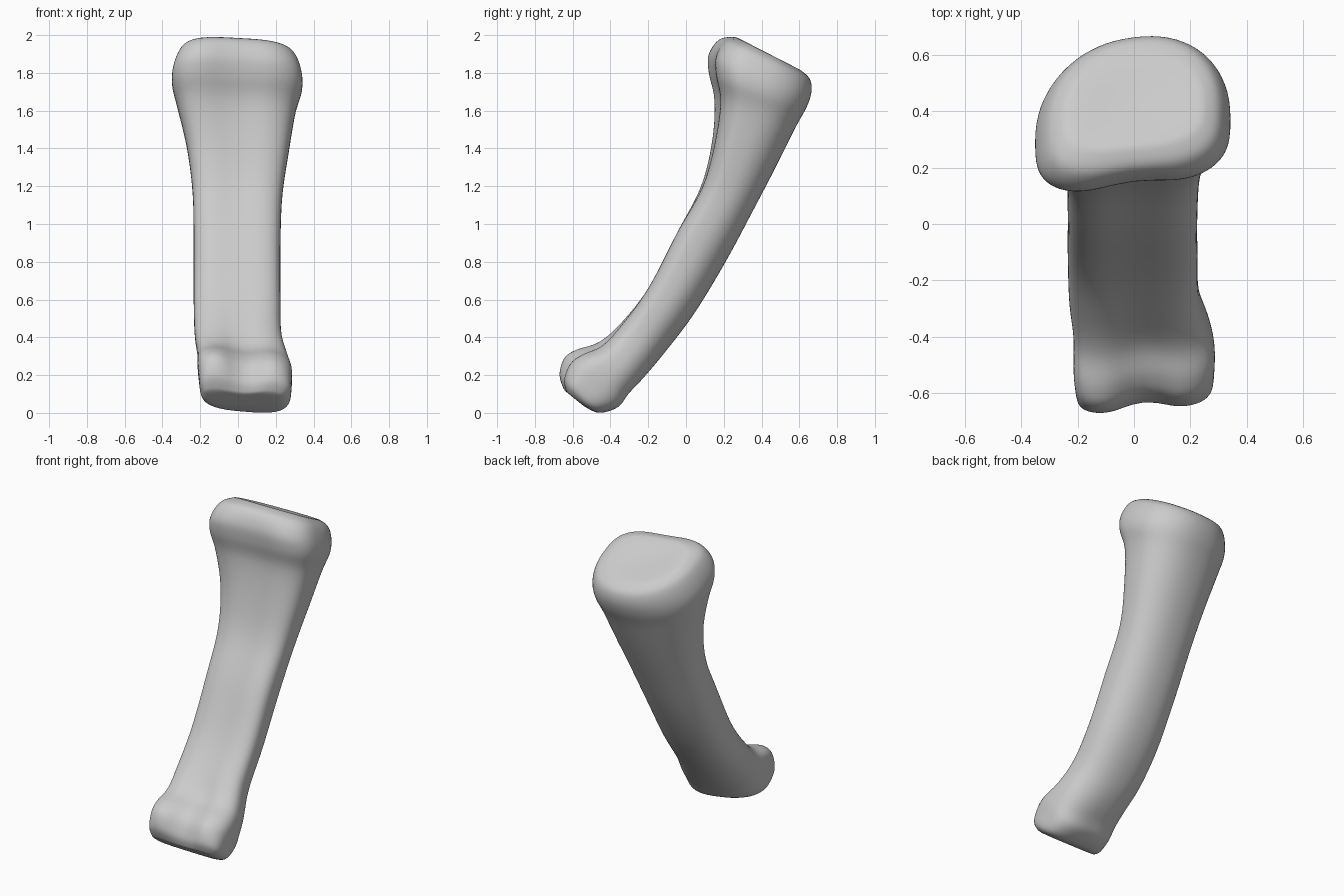
import bpy, bmesh, math
from mathutils import Vector

cube = bpy.data.objects.get("Cube")
if cube:
    bpy.data.objects.remove(cube, do_unlink=True)

SIDES = 72          # points around each cross-section
STEPS = 6           # rings between neighbouring stations

# Stations from the wide joint end down to the knuckle end:
# front y, front z, back y, back z, left-hand x, right-hand x, groove, skew
STATIONS = [
    (.27, 1.99, .60, 1.82, -.24, .24, 0, .08),
    (.18, 1.98, .655, 1.77, -.30, .30, .02, .08),
    (.12, 1.9, .665, 1.70, -.34, .335, .05, .08),
    (.12, 1.8, .64, 1.62, -.35, .34, .06, .08),
    (.15, 1.66, .585, 1.52, -.32, .305, .06, .08),
    (.14, 1.45, .48, 1.31, -.27, .27, .05, .05),
    (.08, 1.2, .36, 1.08, -.24, .235, .05, .03),
    (-.05, .95, .21, .80, -.235, .225, .04, 0),
    (-.2, .66, .04, .52, -.235, .225, .04, 0),
    (-.34, .48, -.12, .31, -.23, .23, .06, .03),
    (-.46, .375, -.23, .18, -.215, .265, .12, .08),
    (-.58, .335, -.305, .10, -.215, .285, .16, .1),
    (-.645, .29, -.36, .03, -.21, .285, .18, .1),
    (-.67, .2, -.46, 0, -.2, .275, .2, .1),
    (-.645, .12, -.54, .035, -.18, .23, .2, .1),
]


def spline(a, b, c, d, t):
    """Smooth blend from b to c, using the neighbours a and d."""
    return b + .5 * t * (c - a + t * (2*a - 5*b + 4*c - d + t * (3*(b - c) + d - a)))


def smooth_stations(rows):
    """Fill in rows between the given stations."""
    last = len(rows) - 1
    result = []
    for i in range(last):
        near = [rows[min(max(i + k, 0), last)] for k in (-1, 0, 1, 2)]
        for s in range(STEPS):
            result.append([spline(*vals, s / STEPS) for vals in zip(*near)])
    result.append(list(rows[last]))
    return result


def power(value, exponent):
    return math.copysign(abs(value) ** (2 / exponent), value)


def fit(values):
    """Scale values to run from zero to one."""
    low, high = min(values), max(values)
    return [(v - low) / (high - low) for v in values]


def section(row, t):
    """Ring with a flat grooved front and a rounded back."""
    fy, fz, by, bz, x_min, x_max, groove, skew = row
    back_power = 2.2 + 1.2 * max(0, (t - .7) / .3)
    across, depth = [], []
    for k in range(SIDES):
        angle = math.tau * k / SIDES
        c, s = math.cos(angle), math.sin(angle)
        front = s < 0
        u = power(c, 3.2 if front else back_power)
        v = power(s, 3.2 if front else back_power) * (.4 if front else .6)
        if front:
            v += groove * math.exp(-(2.5 * u) ** 2) * abs(s)
        across.append(u)
        depth.append(v + skew * u)
    front_point, back_point = Vector((0, fy, fz)), Vector((0, by, bz))
    ring = []
    for u, v in zip(fit(across), fit(depth)):
        point = front_point.lerp(back_point, v)
        point.x = x_min + (x_max - x_min) * u
        ring.append(point)
    return ring


def centre_of(ring):
    return sum(ring, Vector()) / len(ring)


def end_cap(ring, sink):
    """Inner rings that close an end, sunk or raised along its middle."""
    middle = centre_of(ring)
    return [[p.lerp(middle, f) + sink * f for p in ring] for f in (.3, .6, .85)]


# Loft the rings
rows = smooth_stations(STATIONS)
rings = [section(row, i / (len(rows) - 1)) for i, row in enumerate(rows)]
socket = end_cap(rings[0], Vector((0, -.005, -.015)))   # shallow joint socket
knuckle = end_cap(rings[-1], Vector((0, 0, 0)))
rings = socket[::-1] + rings + knuckle

bm = bmesh.new()
loops = [[bm.verts.new(p) for p in ring] for ring in rings]
for upper, lower in zip(loops, loops[1:]):
    for k in range(SIDES):
        n = (k + 1) % SIDES
        bm.faces.new((upper[k], lower[k], lower[n], upper[n]))
for loop, ring in ((loops[0], rings[0]), (loops[-1], rings[-1])):
    hub = bm.verts.new(centre_of(ring))
    for k in range(SIDES):
        bm.faces.new((loop[k], loop[(k + 1) % SIDES], hub))
bmesh.ops.recalc_face_normals(bm, faces=bm.faces)

mesh = bpy.data.meshes.new("finger_bone")
bm.to_mesh(mesh)
bm.free()
bone = bpy.data.objects.new("finger_bone", mesh)
bpy.context.collection.objects.link(bone)

# Plain grey surface
grey = bpy.data.materials.new("bone_grey")
grey.use_nodes = True
colour = (.6, .6, .6, 1)
grey.diffuse_color = colour
grey.node_tree.nodes["Principled BSDF"].inputs["Base Color"].default_value = colour
mesh.materials.append(grey)

# Soften the form and shade it smoothly
relax = bone.modifiers.new("soften", "SMOOTH")
relax.factor = .5
relax.iterations = 4
bpy.ops.object.select_all(action="DESELECT")
bone.select_set(True)
bpy.context.view_layer.objects.active = bone
bpy.ops.object.shade_smooth_by_angle(angle=math.radians(50))
